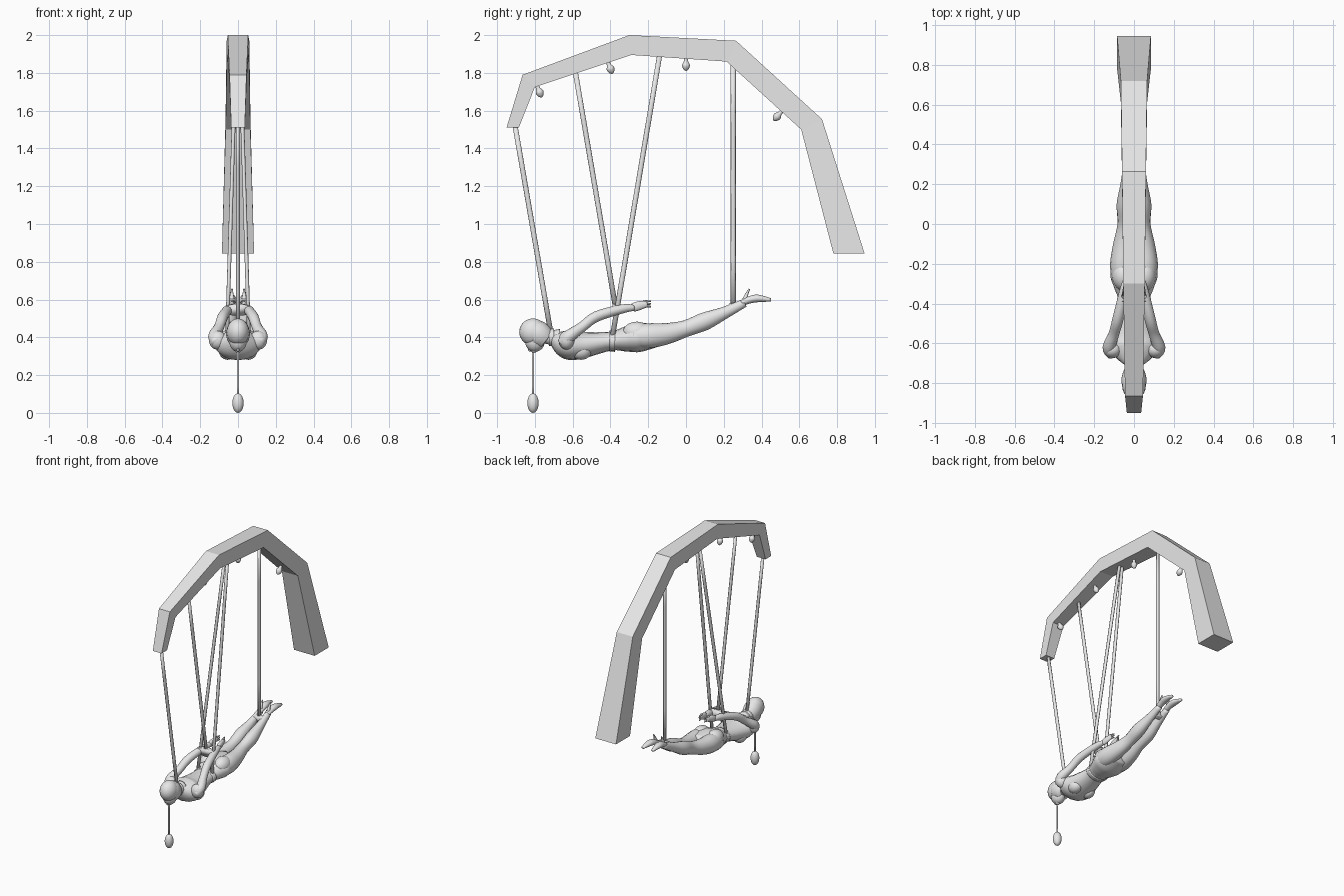
import bpy, bmesh, math
from mathutils import Vector, Matrix

default_cube = bpy.data.objects.get("Cube")
if default_cube:
    bpy.data.objects.remove(default_cube, do_unlink=True)

GREY = (.8, .8, .8, 1)
grey = bpy.data.materials.new("plain_grey")
grey.use_nodes = True
grey.diffuse_color = GREY
grey.node_tree.nodes["Principled BSDF"].inputs["Base Color"].default_value = GREY


def finish(name, bm, smooth=True, mirror=False):
    """Turn a bmesh into a named object, mirrored left to right if asked."""
    bmesh.ops.recalc_face_normals(bm, faces=bm.faces)
    mesh = bpy.data.meshes.new(name)
    bm.to_mesh(mesh)
    bm.free()
    mesh.materials.append(grey)
    for polygon in mesh.polygons:
        polygon.use_smooth = smooth
    part = bpy.data.objects.new(name, mesh)
    bpy.context.collection.objects.link(part)
    if mirror:
        part.modifiers.new("Mirror", 'MIRROR')


def bridge(bm, rings):
    """Join successive vertex rings and cap both ends."""
    count = len(rings[0])
    for near, far in zip(rings, rings[1:]):
        for i in range(count):
            j = (i + 1) % count
            bm.faces.new((near[i], near[j], far[j], far[i]))
    bm.faces.new(rings[0])
    bm.faces.new(rings[-1])


def smooth_keys(keys, steps=4):
    """Pass a smooth curve through the key sections."""
    keys = [Vector(key) for key in keys]
    padded = [keys[0], *keys, keys[-1]]
    result = []
    for before, start, end, after in zip(padded, keys, keys[1:], padded[3:]):
        leave, arrive = (end - before) / 2, (after - start) / 2
        for step in range(steps):
            t = step / steps
            blend = t * t * (3 - 2 * t)
            result.append(start.lerp(end, blend) + leave * t * (1 - t) ** 2
                          - arrive * t * t * (1 - t))
    return result + [keys[-1]]


def limb(name, keys, depth=1, mirror=False, sides=16):
    """Round tube through (x, y, z, half width) keys; depth flattens it."""
    bm = bmesh.new()
    keys = smooth_keys(keys)
    points = [key.xyz for key in keys]
    rings = []
    for i, key in enumerate(keys):
        along = (points[min(i + 1, len(points) - 1)] - points[max(i - 1, 0)]).normalized()
        side = (Vector((1, 0, 0)) - along * along.x).normalized()
        up = side.cross(along) * depth
        ring = []
        for k in range(sides):
            angle = math.tau * k / sides
            offset = side * math.cos(angle) + up * math.sin(angle)
            ring.append(bm.verts.new(points[i] + offset * key[3]))
        rings.append(ring)
    bridge(bm, rings)
    finish(name, bm, mirror=mirror)


def centred(name, keys, depth=1):
    """Tube lying on the middle plane, from (y, z, half width) keys."""
    limb(name, [(0, *key) for key in keys], depth)


def ellipsoid(name, centre, radii, mirror=False):
    bm = bmesh.new()
    shape = Matrix.Translation(centre) @ Matrix.Diagonal((*radii, 1))
    bmesh.ops.create_uvsphere(bm, u_segments=20, v_segments=12, radius=1, matrix=shape)
    finish(name, bm, mirror=mirror)


def cord(name, top, bottom, mirror=False):
    limb(name, [(*top, .01), (*bottom, .01)], depth=1.35, mirror=mirror, sides=8)


# Faceted overhead arch
outer = [(-.95, 1.51), (-.865, 1.79), (-.3, 2), (.265, 1.97), (.72, 1.555), (.945, .845)]
inner = [(-.885, 1.51), (-.8, 1.725), (-.29, 1.895), (.215, 1.86), (.61, 1.5), (.78, .845)]
half_widths = [.036, .045, .054, .06, .066, .085]
bm = bmesh.new()
arch_rings = []
for high, low, width in zip(outer, inner, half_widths):
    corners = (-width, *high), (width, *high), (width, *low), (-width, *low)
    arch_rings.append([bm.verts.new(corner) for corner in corners])
bridge(bm, arch_rings)
finish("support_arch", bm, smooth=False)

# Small bulbs hanging below the arch, each at right angles to its beam
bulb_spots = [(-.79, 1.735), (-.415, 1.86), (0, 1.88), (.51, 1.6)]
bulb_leans = [.4, .4, 0, -.9]
bulb_profile = [(0, .01), (.02, .012), (.04, .021), (.06, .014), (.07, .002)]
for number, ((y, z), lean) in enumerate(zip(bulb_spots, bulb_leans), start=1):
    down = Vector((lean, -1)).normalized()
    centred(f"bulb_{number}",
            [(y + down.x * drop, z + down.y * drop, radius) for drop, radius in bulb_profile])

# Suspension cords
cord("neck_cord", (0, -.905, 1.52), (0, -.715, .42))
cord("arm_cord", (0, -.585, 1.8), (0, -.37, .54))
cord("waist_cord", (.012, -.14, 1.89), (.058, -.39, .4), mirror=True)
cord("ankle_cord", (0, .25, 1.84), (0, .25, .56))

# Straps where the cords meet the figure
centred("collar", [(-.725, .4, .046), (-.7, .4, .046)])
centred("arm_strap", [(-.385, .545, .08), (-.355, .55, .075)], depth=.4)
centred("waist_belt", [(-.405, .38, .083), (-.375, .38, .086)], depth=.66)
centred("ankle_strap", [(.235, .55, .058), (.265, .56, .055)], depth=.5)

# Torso, from neck base to seat
centred("torso", [(-.71, .4, .04), (-.66, .375, .1), (-.61, .36, .122), (-.54, .36, .105),
                  (-.4, .38, .076), (-.32, .39, .1), (-.25, .4, .118), (-.14, .41, .085)],
        depth=.66)
ellipsoid("chest", (.055, -.555, .328), (.046, .055, .047), mirror=True)
ellipsoid("buttock", (.055, -.26, .425), (.055, .075, .058), mirror=True)

# Neck and head, face turned downward
centred("neck", [(-.78, .41, .037), (-.73, .4, .036), (-.67, .395, .05)])
ellipsoid("skull", (0, -.81, .428), (.06, .073, .072))
ellipsoid("face", (0, -.8, .378), (.046, .052, .055))
ellipsoid("nose", (0, -.825, .338), (.01, .012, .014))
centred("hair", [(-.85, .425, .045), (-.8, .425, .062), (-.765, .405, .061), (-.738, .385, .05)],
        depth=1.1)

# Arms folded over the back
ellipsoid("shoulder", (.108, -.632, .385), (.046, .042, .05), mirror=True)
limb("arm", [(.11, -.655, .37, .028), (.125, -.62, .405, .033), (.1, -.55, .455, .027),
             (.08, -.475, .51, .028), (.05, -.34, .55, .024), (.037, -.275, .557, .016)],
     mirror=True)
limb("hand", [(.037, -.28, .557, .014), (.033, -.25, .567, .015), (.028, -.205, .577, .01)],
     depth=1.6, mirror=True)
for number in range(3):
    knuckle = Vector((.03, -.225, .563 + .014 * number))
    tip = knuckle + Vector((-.01, .04, 0))
    limb(f"finger_{number + 1}", [(*knuckle, .007), (*tip, .004)], mirror=True, sides=8)

# Legs stretched backward
limb("leg", [(.06, -.28, .405, .052), (.06, -.2, .408, .06), (.053, -.1, .42, .051),
             (.043, 0, .447, .04), (.044, .1, .485, .043), (.038, .2, .528, .03),
             (.032, .31, .582, .02)], depth=1.1, mirror=True)

# Pointed shoes with thin heels
limb("shoe", [(.032, .295, .582, .02), (.033, .335, .598, .024), (.036, .38, .606, .025),
              (.04, .45, .598, .011)], depth=.8, mirror=True)
limb("shoe_heel", [(.032, .312, .6, .014), (.032, .322, .63, .008), (.032, .336, .656, .004)],
     mirror=True, sides=8)

# Weight hanging from the mouth
centred("weight_cord", [(-.81, .09, .006), (-.81, .345, .006)])
ellipsoid("weight", (0, -.81, .052), (.03, .03, .052))
ellipsoid("mouth_grip", (0, -.805, .332), (.018, .016, .014))
